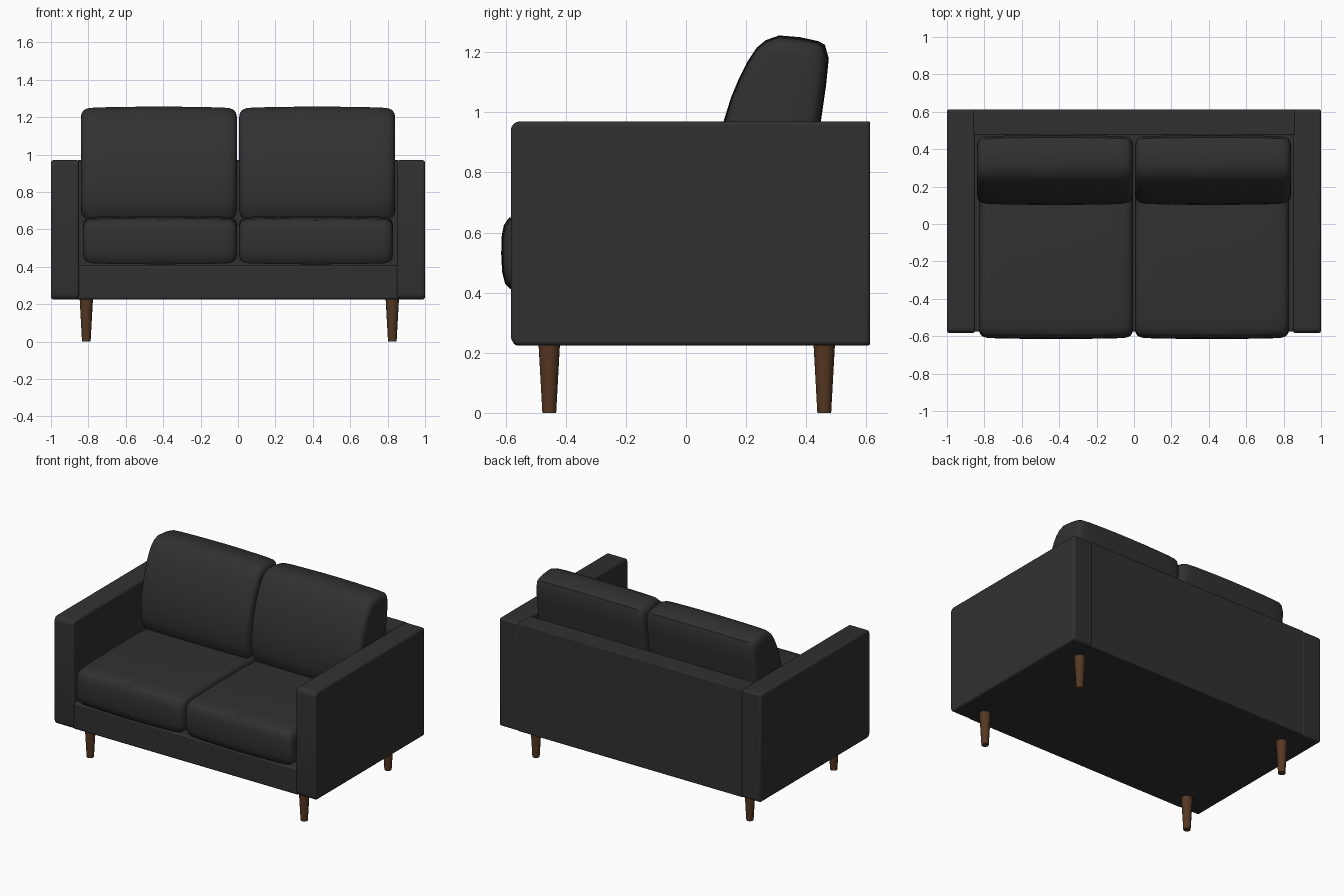
import bpy, bmesh, math

if "Cube" in bpy.data.objects:
    bpy.data.objects.remove(bpy.data.objects["Cube"])


def material(name, rgb):
    m = bpy.data.materials.new(name)
    m.diffuse_color = (*rgb, 1)
    m.use_nodes = True
    m.node_tree.nodes["Principled BSDF"].inputs["Base Color"].default_value = m.diffuse_color
    return m


FABRIC = material("charcoal_fabric", (0.03, 0.03, 0.03))
WOOD = material("walnut_wood", (0.09, 0.038, 0.016))


def finish(name, bm, mat, angle=40, bevel=0):
    bmesh.ops.recalc_face_normals(bm, faces=bm.faces[:])
    me = bpy.data.meshes.new(name)
    bm.to_mesh(me)
    bm.free()
    ob = bpy.data.objects.new(name, me)
    bpy.context.collection.objects.link(ob)
    me.materials.append(mat)
    if bevel:
        b = ob.modifiers.new("soft_edges", 'BEVEL')
        b.width, b.segments, b.limit_method = bevel, 3, 'ANGLE'
        b.angle_limit = math.radians(40)
    bpy.ops.object.select_all(action='DESELECT')
    ob.select_set(True)
    bpy.context.view_layer.objects.active = ob
    bpy.ops.object.shade_smooth_by_angle(angle=math.radians(angle))
    return ob


def box(name, lo, hi, bevel, front_round=0):
    bm = bmesh.new()
    bmesh.ops.create_cube(bm, size=1)
    for v in bm.verts:
        v.co = [lo[i] if v.co[i] < 0 else hi[i] for i in range(3)]
    if front_round:  # round the front top and bottom corners
        edges = [e for e in bm.edges
                 if all(abs(v.co.y - lo[1]) < 1e-5 for v in e.verts)
                 and abs(e.verts[0].co.x - e.verts[1].co.x) > 1e-4]
        bmesh.ops.bevel(bm, geom=edges, offset=front_round, segments=4,
                        profile=0.5, affect='EDGES')
    return finish(name, bm, FABRIC, bevel=bevel)


def cushion(name, profile, x0, x1, sag):
    """Loft a side profile across x, drawing it in towards both ends."""
    ys, zs = [p[0] for p in profile], [p[1] for p in profile]
    cy, cz = (min(ys) + max(ys)) / 2, (min(zs) + max(zs)) / 2
    hy, hz = (max(ys) - min(ys)) / 2, (max(zs) - min(zs)) / 2
    half = [(0, .055), (.004, .036), (.012, .022), (.025, .013), (.045, .007),
            (.1, .004), (.2, .002), (.3, .0005)]
    w = x1 - x0
    stations = half + [(w / 2, 0)] + [(w - t, d) for t, d in reversed(half)]
    bm = bmesh.new()
    rings = []
    for t, d in stations:
        d *= sag
        rings.append([bm.verts.new((x0 + t, cy + (y - cy) * (1 - d / hy),
                                    cz + (z - cz) * (1 - d / hz)))
                      for y, z in profile])
    n = len(profile)
    for a, b in zip(rings, rings[1:]):
        for i in range(n):
            j = (i + 1) % n
            bm.faces.new((a[i], a[j], b[j], b[i]))
    bm.faces.new(rings[0])
    bm.faces.new(rings[-1])
    return finish(name, bm, FABRIC, angle=35)


# Side profiles (y, z) of the cushions
SEAT = [(-.585, .413), (-.602, .43), (-.612, .47), (-.615, .53), (-.613, .59),
        (-.606, .625), (-.59, .648), (-.56, .659), (-.48, .666), (-.25, .672),
        (0, .672), (.25, .664), (.40, .655), (.43, .62), (.43, .44), (.41, .413)]
BACK = [(.14, .645), (.113, .68), (.102, .75), (.102, .83), (.11, .90),
        (.125, .97), (.15, 1.05), (.175, 1.11), (.205, 1.17), (.235, 1.215),
        (.265, 1.24), (.31, 1.256), (.38, 1.25), (.44, 1.237), (.462, 1.225),
        (.475, 1.18), (.466, 1.09), (.449, .97), (.42, .78), (.40, .66),
        (.38, .645)]

# Frame: base, back and two arms
box("base", (-.86, -.575, .225), (.86, .55, .408), .012)
box("back_panel", (-.86, .475, .225), (.86, .613, .97), .006)

for side, s in (("left", -1), ("right", 1)):
    xs = sorted((s * .85, s * 1.0))
    box(side + "_arm", (xs[0], -.583, .225), (xs[1], .613, .97), .013, .03)

    # Cushions
    xs = sorted((s * .006, s * .828))
    cushion(side + "_seat_cushion", SEAT, *xs, sag=.85)
    xs = sorted((s * .006, s * .84))
    cushion(side + "_back_cushion", BACK, *xs, sag=1)

    # Tapered legs
    for end, y in (("front", -.455), ("back", .46)):
        bm = bmesh.new()
        bmesh.ops.create_cone(bm, cap_ends=True, segments=24, radius1=.023,
                              radius2=.036, depth=.235)
        bmesh.ops.translate(bm, verts=bm.verts[:],
                            vec=(s * .818 + .007, y, .1175))
        finish(f"{side}_{end}_leg", bm, WOOD)
